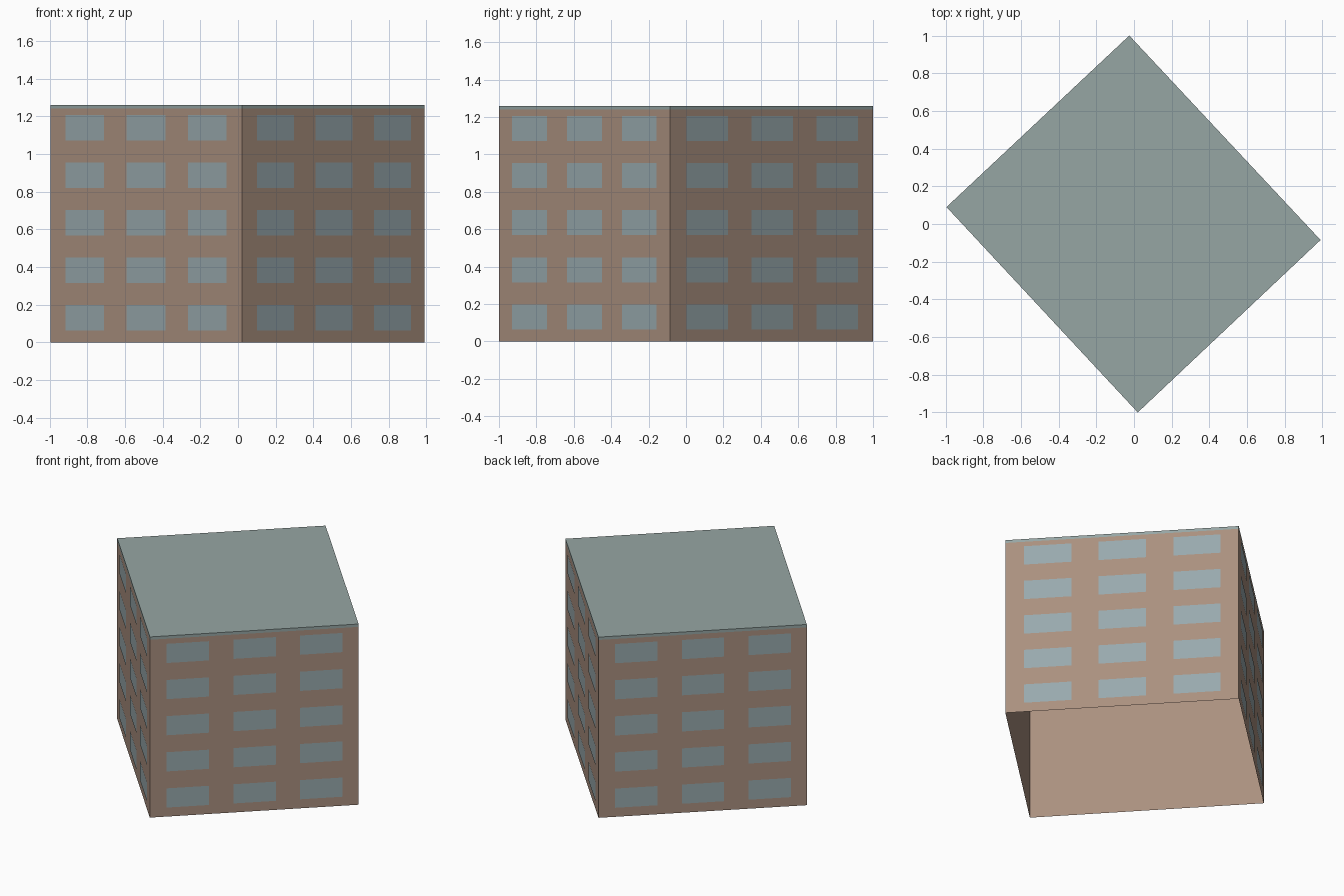
import bpy
import bmesh
from mathutils import Vector

cube = bpy.data.objects.get("Cube")
if cube:
    bpy.data.objects.remove(cube, do_unlink=True)

# Footprint corners, counter-clockwise from above
CORNERS = [Vector(c) for c in ((-0.995, 0.09, 0), (0.02, -1, 0),
                               (0.99, -0.085, 0), (-0.025, 1, 0))]
HEIGHT, EAVES, FLOORS, COLUMNS = 1.26, 1.24, 5, 3
UP = Vector((0, 0, 1))


def srgb(r, g, b):
    return tuple(((c / 255 + 0.055) / 1.055) ** 2.4 for c in (r, g, b)) + (1,)


def material(name, color):
    mat = bpy.data.materials.new(name)
    mat.use_nodes = True
    mat.diffuse_color = color
    mat.node_tree.nodes["Principled BSDF"].inputs["Base Color"].default_value = color
    return mat


def make_object(name, bm, mat):
    mesh = bpy.data.meshes.new(name)
    bm.to_mesh(mesh)
    bm.free()
    mesh.materials.append(mat)
    obj = bpy.data.objects.new(name, mesh)
    bpy.context.collection.objects.link(obj)


def sides():
    return zip(CORNERS, CORNERS[1:] + CORNERS[:1])


def panel(bm, a, b, low, high):
    points = (a + UP * low, b + UP * low, b + UP * high, a + UP * high)
    bm.faces.new([bm.verts.new(p) for p in points])


def band(bm, low, high):
    for a, b in sides():
        panel(bm, a, b, low, high)


# Brick walls, open underneath
bm = bmesh.new()
band(bm, 0, EAVES)
bmesh.ops.remove_doubles(bm, verts=bm.verts, dist=0.0001)
make_object("walls", bm, material("brown wall", srgb(170, 144, 127)))

# Flat roof with a narrow edge band
bm = bmesh.new()
band(bm, EAVES, HEIGHT)
bm.faces.new([bm.verts.new(c + UP * HEIGHT) for c in CORNERS])
bmesh.ops.remove_doubles(bm, verts=bm.verts, dist=0.0001)
make_object("roof", bm, material("grey green roof", srgb(150, 166, 164)))

# Window panes, a grid on every wall
bm = bmesh.new()
storey = HEIGHT / FLOORS
for a, b in sides():
    out = (b - a).cross(UP).normalized() * 0.003
    for column in range(COLUMNS):
        start = 0.08 + 0.32 * column
        left = a.lerp(b, start) + out
        right = a.lerp(b, start + 0.203) + out
        for floor in range(FLOORS):
            base = floor * storey
            panel(bm, left, right, base + 0.064, base + 0.198)
make_object("windows", bm, material("blue grey glass", srgb(152, 169, 173)))
